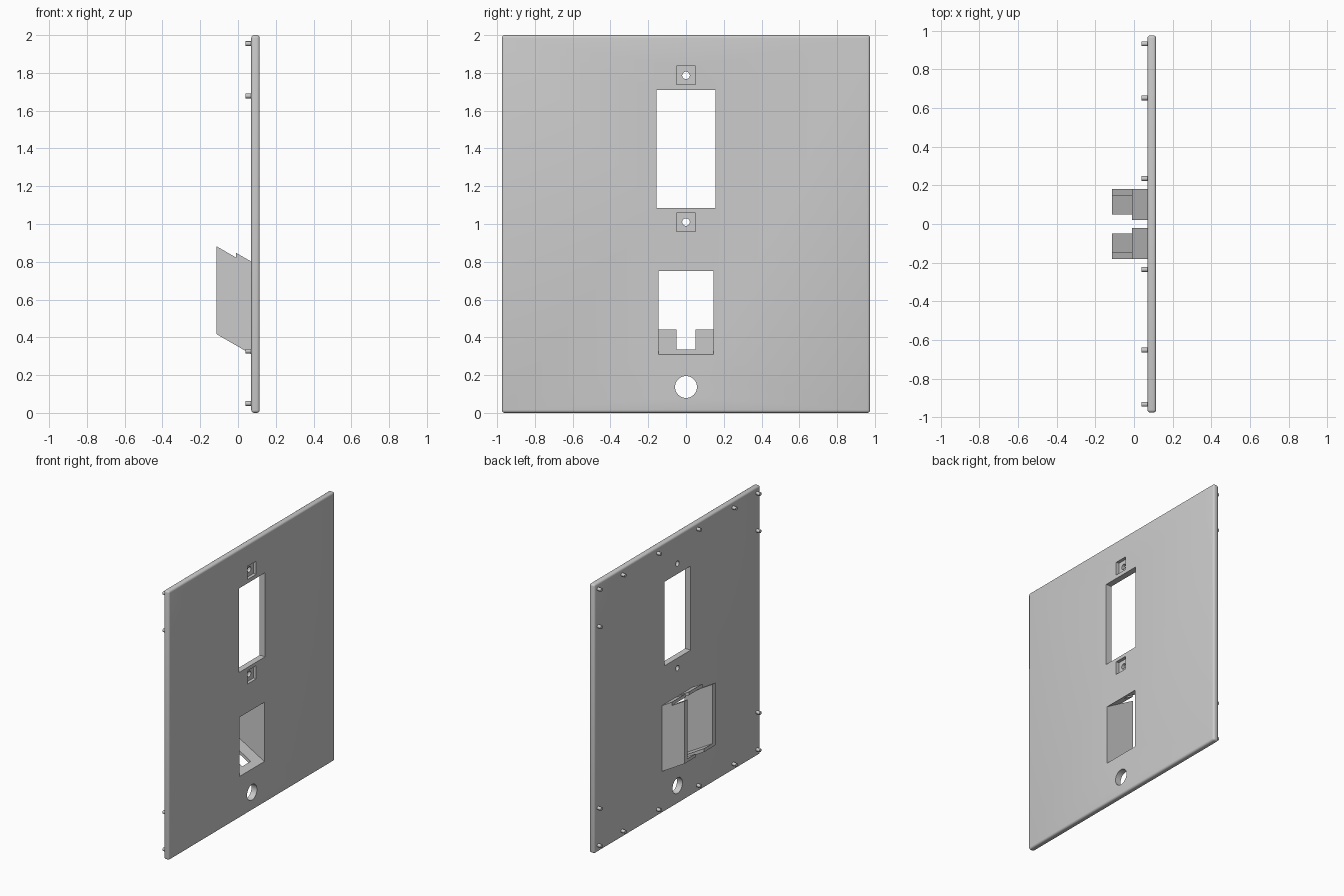
import bpy
import bmesh
import math
from mathutils import Matrix

default = bpy.data.objects.get("Cube")
if default:
    bpy.data.objects.remove(default, do_unlink=True)

grey = bpy.data.materials.new("plain grey")
grey.use_nodes = True
GREY = (0.6, 0.6, 0.6, 1)
grey.diffuse_color = GREY
grey.node_tree.nodes["Principled BSDF"].inputs["Base Color"].default_value = GREY

BACK, FACE = 0.07, 0.115      # panel rear and front planes along x


def finish(bm, name):
    """Turn a bmesh into a named grey object."""
    bmesh.ops.recalc_face_normals(bm, faces=bm.faces)
    mesh = bpy.data.meshes.new(name)
    bm.to_mesh(mesh)
    bm.free()
    mesh.materials.append(grey)
    obj = bpy.data.objects.new(name, mesh)
    bpy.context.collection.objects.link(obj)
    return obj


def add_prism(bm, profile, y0, y1):
    """Extrude an x-z profile from y0 to y1."""
    face = bm.faces.new([bm.verts.new((x, y0, z)) for x, z in profile])
    geom = bmesh.ops.extrude_face_region(bm, geom=[face])["geom"]
    moved = [g for g in geom if isinstance(g, bmesh.types.BMVert)]
    bmesh.ops.translate(bm, verts=moved, vec=(0, y1 - y0, 0))


def add_rod(bm, x0, x1, y, z, radius, sides):
    """Cylinder lying along x."""
    place = Matrix.Translation(((x0 + x1) / 2, y, z)) @ Matrix.Rotation(math.pi / 2, 4, "Y")
    bmesh.ops.create_cone(bm, cap_ends=True, segments=sides, radius1=radius,
                          radius2=radius, depth=x1 - x0, matrix=place)


def box_profile(x0, x1, z0, z1):
    return [(x0, z0), (x1, z0), (x1, z1), (x0, z1)]


def select_only(obj):
    bpy.ops.object.select_all(action="DESELECT")
    obj.select_set(True)
    bpy.context.view_layer.objects.active = obj


def cut(target, bm):
    """Subtract the bmesh from the target and discard the cutter."""
    cutter = finish(bm, "cutter")
    cutter.hide_render = True
    mod = target.modifiers.new("cut", "BOOLEAN")
    mod.operation = "DIFFERENCE"
    mod.solver = "EXACT"
    mod.object = cutter
    select_only(target)
    bpy.ops.object.modifier_apply(modifier=mod.name)
    bpy.data.objects.remove(cutter, do_unlink=True)


# Panel with rounded edges
bm = bmesh.new()
add_prism(bm, box_profile(BACK, FACE, 0, 2), -0.975, 0.975)
bmesh.ops.bevel(bm, geom=bm.edges[:], offset=0.015, segments=4, profile=0.5,
                affect="EDGES")
panel = finish(bm, "panel")

# Square screw recesses in the front face
bm = bmesh.new()
for z in (1.01, 1.787):
    add_prism(bm, box_profile(0.092, 0.2, z - 0.049, z + 0.049), -0.05, 0.05)
cut(panel, bm)

# Tall window, sloped socket opening and round holes
bm = bmesh.new()
add_prism(bm, box_profile(0, 0.2, 1.085, 1.71), -0.155, 0.155)
SLOPE = math.tan(math.radians(30))


def sloped(z, x):
    """Height at x of a 30 degree line passing z at the panel face."""
    return z + (FACE - x) * SLOPE


add_prism(bm, [(0.05, sloped(0.31, 0.05)), (0.14, sloped(0.31, 0.14)),
               (0.14, sloped(0.75, 0.14)), (0.05, sloped(0.75, 0.05))], -0.145, 0.145)
for z, radius in ((0.137, 0.058), (1.01, 0.02), (1.787, 0.02)):
    add_rod(bm, 0, 0.2, 0, z, radius, 48)
cut(panel, bm)
select_only(panel)
bpy.ops.object.shade_smooth_by_angle(angle=math.radians(30))

# Socket housing: side walls, slotted floor and short slotted ceiling
REAR, STEP, THICK = -0.115, -0.01, 0.025


def strip(z, x0, x1, thickness):
    return [(x0, sloped(z, x0)), (x1, sloped(z, x1)),
            (x1, sloped(z, x1) + thickness), (x0, sloped(z, x0) + thickness)]


low, high = 0.31 - THICK, 0.75
wall = [(REAR, sloped(low, REAR)), (BACK, sloped(low, BACK)),
        (BACK, sloped(high, BACK) + THICK), (STEP, sloped(high, STEP) + THICK),
        (STEP, sloped(high, STEP)), (REAR, sloped(high, REAR))]
for side, label in ((1, "left"), (-1, "right")):
    for part, profile, inner, outer in (
            ("wall", wall, 0.145, 0.18),
            ("floor", strip(low, REAR, BACK, THICK), 0.05, 0.145),
            ("ceiling", strip(high, STEP, BACK, THICK), 0.02, 0.145)):
        bm = bmesh.new()
        add_prism(bm, profile, side * inner, side * outer)
        finish(bm, f"socket_{part}_{label}")

# Locating pins around the rear edge
spots = [(s * y, z) for s in (1, -1) for y in (0.235, 0.652, 0.932) for z in (0.05, 1.955)]
spots += [(s * 0.932, z) for s in (1, -1) for z in (0.327, 1.678)]
bm = bmesh.new()
for y, z in spots:
    add_rod(bm, 0.04, BACK + 0.005, y, z, 0.0125, 20)
pins = finish(bm, "locating_pins")
select_only(pins)
bpy.ops.object.shade_smooth_by_angle(angle=math.radians(30))
